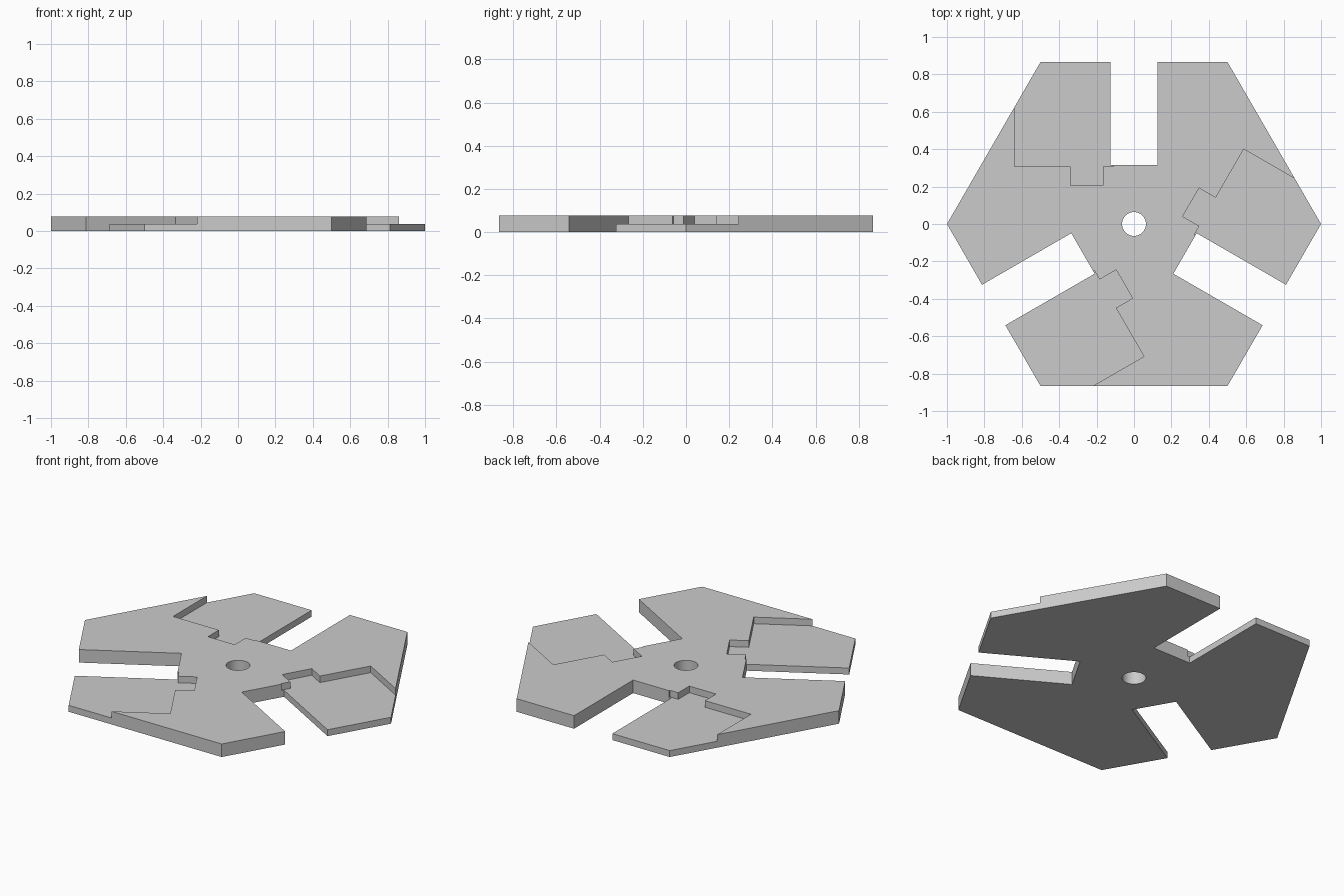
import bpy
import bmesh
from math import cos, sin, pi, radians
from mathutils import Matrix

cube = bpy.data.objects.get("Cube")
if cube:
    bpy.data.objects.remove(cube, do_unlink=True)

THICK, SHELF = 0.077, 0.038

grey = bpy.data.materials.new("light_grey")
grey.use_nodes = True
colour = (0.6, 0.6, 0.6, 1)
grey.diffuse_color = colour
grey.node_tree.nodes["Principled BSDF"].inputs["Base Color"].default_value = colour


def prism(name, outline, z0, z1, turn=0):
    """Extrude an outline from z0 to z1, turned about z by a given angle."""
    bm = bmesh.new()
    face = bm.faces.new([bm.verts.new((x, y, z0)) for x, y in outline])
    up = bmesh.ops.extrude_face_region(bm, geom=[face])["geom"]
    bmesh.ops.translate(bm, vec=(0, 0, z1 - z0),
                        verts=[g for g in up if isinstance(g, bmesh.types.BMVert)])
    bmesh.ops.recalc_face_normals(bm, faces=bm.faces)
    bm.transform(Matrix.Rotation(turn, 4, "Z"))
    mesh = bpy.data.meshes.new(name)
    bm.to_mesh(mesh)
    bm.free()
    mesh.materials.append(grey)
    obj = bpy.data.objects.new(name, mesh)
    bpy.context.collection.objects.link(obj)
    return obj


def ring(radius, count):
    return [(radius * cos(2 * pi * i / count), radius * sin(2 * pi * i / count))
            for i in range(count)]


def cut(body, cutter):
    """Subtract the cutter from the body and discard it."""
    cutter.hide_render = True
    mod = body.modifiers.new("cut", "BOOLEAN")
    mod.operation = "DIFFERENCE"
    mod.solver = "EXACT"
    mod.object = cutter
    bpy.ops.object.modifier_apply(modifier=mod.name)
    bpy.data.objects.remove(cutter, do_unlink=True)


# Hexagonal plate
plate = prism("hexagonal_plate", ring(1, 6), 0, THICK)
bpy.ops.object.select_all(action="DESELECT")
plate.select_set(True)
bpy.context.view_layer.objects.active = plate

# Centre bore
cut(plate, prism("bore_cutter", ring(0.064, 48), -0.1, 0.2))

# Three open slots, each with a stepped half-depth pocket beside it
slot = [(-0.125, 0.315), (0.125, 0.315), (0.125, 1.1), (-0.125, 1.1)]
pocket = [(-0.64, 0.308), (-0.34, 0.308), (-0.34, 0.205), (-0.165, 0.205),
          (-0.165, 0.308), (-0.11, 0.308), (-0.11, 1.2), (-0.64, 1.2)]
for i in range(3):
    turn = radians(120 * i)
    cut(plate, prism("slot_cutter", slot, -0.1, 0.2, turn))
    cut(plate, prism("pocket_cutter", pocket, SHELF, 0.2, turn))

bpy.ops.object.shade_smooth_by_angle(angle=radians(30))
